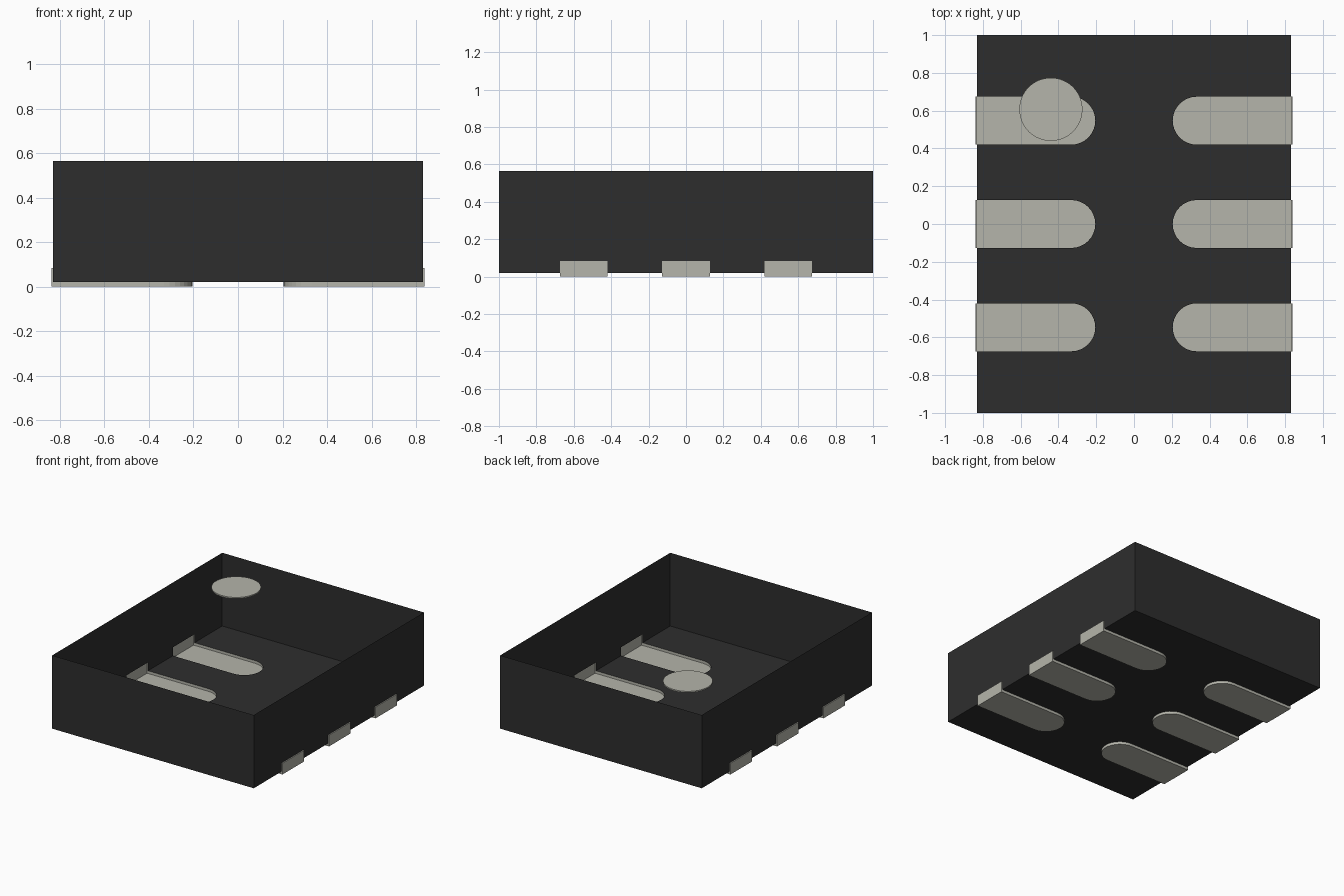
import bpy, bmesh, math

cube = bpy.data.objects.get("Cube")
if cube:
    bpy.data.objects.remove(cube, do_unlink=True)

# Main dimensions
HX, HY = 0.83, 1.0            # body half sizes
Z0, Z1 = 0.02, 0.565          # body underside and rim
PAD_Y = (-0.547, 0.0, 0.547)  # contact centres
PAD_R = 0.127                 # contact half width
PAD_IN, PAD_OUT, PAD_TOP = 0.205, 0.838, 0.083
ARC = 16


def material(name, rgb):
    m = bpy.data.materials.new(name)
    m.use_nodes = True
    m.diffuse_color = (*rgb, 1)
    bsdf = m.node_tree.nodes["Principled BSDF"]
    bsdf.inputs["Base Color"].default_value = (*rgb, 1)
    bsdf.inputs["Roughness"].default_value = 0.6
    return m


plastic = material("dark plastic", (0.027, 0.027, 0.027))
metal = material("pale metal", (0.46, 0.46, 0.405))


def build(name, polygons, mat):
    """Mesh object from a list of polygons, shared corners welded."""
    bm = bmesh.new()
    for poly in polygons:
        bm.faces.new([bm.verts.new(p) for p in poly])
    bmesh.ops.remove_doubles(bm, verts=bm.verts, dist=1e-5)
    bmesh.ops.recalc_face_normals(bm, faces=bm.faces)
    me = bpy.data.meshes.new(name)
    bm.to_mesh(me)
    bm.free()
    me.materials.append(mat)
    ob = bpy.data.objects.new(name, me)
    bpy.context.collection.objects.link(ob)
    return ob


def slot(side, cy, x_edge):
    """Round-ended contact outline, from its low-y edge to its high-y edge."""
    cx = PAD_IN + PAD_R
    pts = [(side * x_edge, cy - PAD_R)]
    for i in range(ARC + 1):
        a = -math.pi / 2 + math.pi * i / ARC
        pts.append((side * (cx - PAD_R * math.cos(a)), cy + PAD_R * math.sin(a)))
    pts.append((side * x_edge, cy + PAD_R))
    return pts


# Body floor: one sheet with slots open to both long edges
right_edge = [(HX, -HY)] + [p for y in PAD_Y for p in slot(1, y, HX)] + [(HX, HY)]
left_edge = [(-x, y) for x, y in reversed(right_edge)]
body = [[(x, y, Z0) for x, y in right_edge + left_edge]]

# Body walls: plain at the ends, notched along the sides, open at the top
for s in (-1, 1):
    body.append([(-HX, s * HY, Z0), (HX, s * HY, Z0),
                 (HX, s * HY, Z1), (-HX, s * HY, Z1)])
    wall = [(-HY, Z0)]
    for y in PAD_Y:
        wall += [(y - PAD_R, Z0), (y - PAD_R, PAD_TOP),
                 (y + PAD_R, PAD_TOP), (y + PAD_R, Z0)]
    wall += [(HY, Z0), (HY, Z1), (-HY, Z1)]
    body.append([(s * HX, y, z) for y, z in wall])
build("body_shell", body, plastic)

# Contacts: shallow tray below the floor with an upturned outer end
for s, side_name in ((1, "left"), (-1, "right")):
    for cy, row in zip(PAD_Y, ("front", "middle", "back")):
        outline = slot(s, cy, HX)
        lo, hi = cy - PAD_R, cy + PAD_R
        xi, xo = s * HX, s * PAD_OUT
        polys = [[(x, y, 0) for x, y in outline + [(xo, hi), (xo, lo)]]]
        for (ax, ay), (bx, by) in zip(outline, outline[1:]):
            if math.hypot(ax - bx, ay - by) > 1e-5:
                polys.append([(ax, ay, 0), (bx, by, 0), (bx, by, Z0), (ax, ay, Z0)])
        polys.append([(xo, lo, 0), (xo, hi, 0), (xo, hi, PAD_TOP), (xo, lo, PAD_TOP)])
        polys.append([(xi, lo, PAD_TOP), (xi, hi, PAD_TOP),
                      (xo, hi, PAD_TOP), (xo, lo, PAD_TOP)])
        for y in (lo, hi):
            polys.append([(xi, y, 0), (xo, y, 0), (xo, y, PAD_TOP),
                          (xi, y, PAD_TOP), (xi, y, Z0)])
        build(f"contact_{side_name}_{row}", polys, metal)

# Round orientation marker, level with the rim
bpy.ops.mesh.primitive_cylinder_add(vertices=64, radius=0.167, depth=0.01,
                                    location=(-0.44, 0.607, Z1 - 0.005))
marker = bpy.context.object
marker.name = "orientation_marker"
marker.data.materials.append(metal)
bpy.ops.object.shade_smooth_by_angle(angle=math.radians(30))
